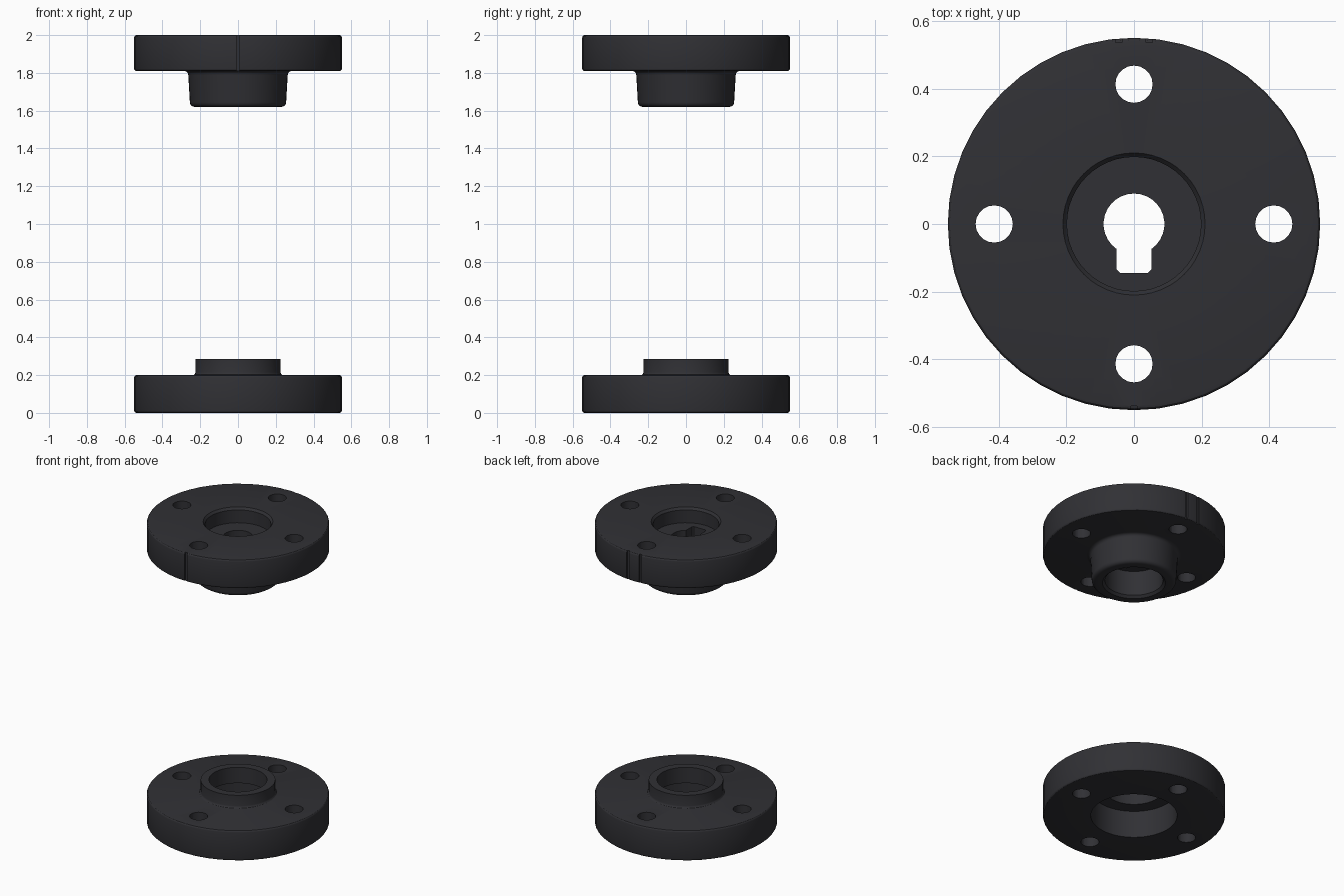
import bpy, bmesh
from math import sin, cos, pi, radians, asin, sqrt

if "Cube" in bpy.data.objects:
    bpy.data.objects.remove(bpy.data.objects["Cube"])

mat = bpy.data.materials.new("dark_grey")
mat.diffuse_color = (0.03, 0.03, 0.035, 1)
mat.use_nodes = True
mat.node_tree.nodes["Principled BSDF"].inputs["Base Color"].default_value = mat.diffuse_color


def new_object(name, bm):
    bmesh.ops.remove_doubles(bm, verts=bm.verts, dist=1e-5)
    bmesh.ops.recalc_face_normals(bm, faces=bm.faces)
    me = bpy.data.meshes.new(name)
    bm.to_mesh(me)
    bm.free()
    ob = bpy.data.objects.new(name, me)
    bpy.context.collection.objects.link(ob)
    return ob


def lathe(name, profile, closed, segs=48):
    """Revolve (radius, z) points around the z axis."""
    bm = bmesh.new()
    vs = [bm.verts.new((r, 0, z)) for r, z in profile]
    n = len(vs)
    edges = [bm.edges.new((vs[i], vs[(i + 1) % n])) for i in range(n if closed else n - 1)]
    bmesh.ops.spin(bm, geom=vs + edges, cent=(0, 0, 0), axis=(0, 0, 1),
                   angle=2 * pi, steps=segs)
    return new_object(name, bm)


def prism(bm, pts, z0, z1):
    lo = [bm.verts.new((x, y, z0)) for x, y in pts]
    hi = [bm.verts.new((x, y, z1)) for x, y in pts]
    bm.faces.new(lo[::-1])
    bm.faces.new(hi)
    n = len(pts)
    for i in range(n):
        j = (i + 1) % n
        bm.faces.new((lo[i], lo[j], hi[j], hi[i]))


def circle(cx, cy, r, n=20):
    return [(cx + r * cos(2 * pi * i / n), cy + r * sin(2 * pi * i / n)) for i in range(n)]


def box(cx, cy, hx, hy):
    return [(cx - hx, cy - hy), (cx + hx, cy - hy), (cx + hx, cy + hy), (cx - hx, cy + hy)]


def arc(cr, cz, r, a0, a1, n=4):
    """Arc points in the (radius, z) plane, angles in degrees."""
    return [(cr + r * cos(radians(a0 + (a1 - a0) * i / n)),
             cz + r * sin(radians(a0 + (a1 - a0) * i / n))) for i in range(n + 1)]


def bolt_holes(bm, z0, z1):
    for k in range(4):
        prism(bm, circle(0.413 * cos(k * pi / 2), 0.413 * sin(k * pi / 2), 0.055), z0, z1)


def cut_and_finish(ob, bm):
    cutter = new_object("cutter", bm)
    cutter.hide_render = True
    mod = ob.modifiers.new("cut", 'BOOLEAN')
    mod.object = cutter
    mod.operation = 'DIFFERENCE'
    mod.solver = 'EXACT'
    bpy.ops.object.select_all(action='DESELECT')
    bpy.context.view_layer.objects.active = ob
    ob.select_set(True)
    bpy.ops.object.modifier_apply(modifier="cut")
    bpy.data.objects.remove(cutter)
    ob.data.materials.clear()
    ob.data.materials.append(mat)
    bpy.ops.object.shade_smooth_by_angle(angle=radians(30))


# Lower flange: disc with raised neck, wide counterbore below
lower = lathe("lower_flange",
              [(0.26, 0)] + arc(0.538, 0.012, 0.012, -90, 0, 3)
              + arc(0.538, 0.188, 0.012, 0, 90, 3)
              + arc(0.24, 0.215, 0.015, 270, 180, 3)
              + [(0.225, 0.285), (0.175, 0.285), (0.175, 0.18), (0.26, 0.18)], True)
bm = bmesh.new()
bolt_holes(bm, -0.1, 0.4)
cut_and_finish(lower, bm)

# Upper flange: disc with recess on top and tapered hollow boss below
upper = lathe("upper_flange",
              [(0, 1.8), (0.175, 1.8), (0.175, 1.635), (0.19, 1.62)]
              + arc(0.23, 1.645, 0.025, -90, 0)
              + arc(0.285, 1.788, 0.022, 180, 90)
              + arc(0.538, 1.822, 0.012, -90, 0, 3)
              + arc(0.538, 1.988, 0.012, 0, 90, 3)
              + [(0.21, 2.0), (0.198, 1.985), (0.198, 1.9), (0, 1.9)], False)
bm = bmesh.new()
bolt_holes(bm, 1.7, 2.1)
# Keyhole through the floor of the recess
r, w = 0.09, 0.051
a = asin(w / r)
key = [(r * sin(a + (2 * pi - 2 * a) * i / 24), -r * cos(a + (2 * pi - 2 * a) * i / 24))
       for i in range(25)]
key += [(-w, -0.135), (-w + 0.01, -0.145), (w - 0.01, -0.145), (w, -0.135)]
prism(bm, key, 1.75, 1.95)
# Index grooves on the rim: one in front, two behind
for x, s in ((0, -1), (-0.045, 1), (0.045, 1)):
    prism(bm, box(x, s * (sqrt(0.55 ** 2 - x * x) + 0.012), 0.009, 0.024), 1.7, 2.1)
cut_and_finish(upper, bm)
